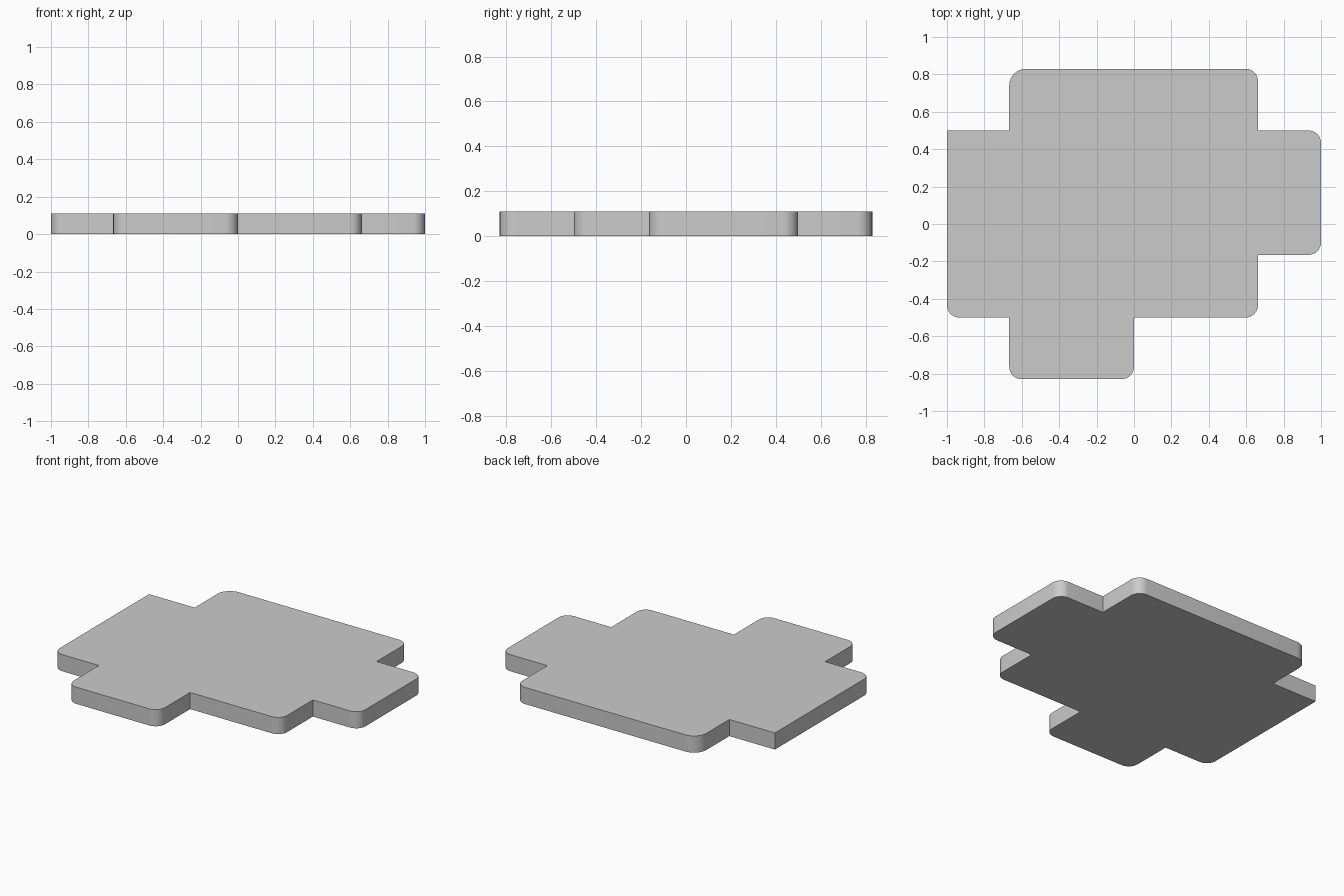
import bpy, bmesh, math
from mathutils import Vector

if "Cube" in bpy.data.objects:
    bpy.data.objects.remove(bpy.data.objects["Cube"])

# Stepped floor outline, counter-clockwise: x, y, corner radius
OUTLINE = [
    (-0.667, -0.83, 0.067), (0, -0.83, 0.067), (0, -0.5, 0),
    (0.663, -0.5, 0.067), (0.663, -0.165, 0), (1, -0.165, 0.067),
    (1, 0.5, 0.067), (0.663, 0.5, 0), (0.663, 0.83, 0.067),
    (-0.667, 0.83, 0.09), (-0.667, 0.5, 0), (-1, 0.5, 0),
    (-1, -0.5, 0.067), (-0.667, -0.5, 0),
]


def rounded(outline, steps=8):
    pts = []
    for i, (x, y, r) in enumerate(outline):
        p = Vector((x, y))
        if r == 0:
            pts.append(p)
            continue
        a = (Vector(outline[i - 1][:2]) - p).normalized() * r
        b = (Vector(outline[(i + 1) % len(outline)][:2]) - p).normalized() * r
        centre = p + a + b
        for k in range(steps + 1):
            t = k / steps * math.pi / 2
            pts.append(centre - b * math.cos(t) - a * math.sin(t))
    return pts


def slab(name, z0, z1):
    bm = bmesh.new()
    face = bm.faces.new([bm.verts.new((p.x, p.y, z0)) for p in rounded(OUTLINE)])
    geom = bmesh.ops.extrude_face_region(bm, geom=[face])["geom"]
    top = [v for v in geom if isinstance(v, bmesh.types.BMVert)]
    bmesh.ops.translate(bm, verts=top, vec=(0, 0, z1 - z0))
    if not any(f.normal.z < -0.9 for f in bm.faces) and face.is_valid:
        face.normal_flip()
    bmesh.ops.recalc_face_normals(bm, faces=bm.faces)
    mesh = bpy.data.meshes.new(name)
    bm.to_mesh(mesh)
    bm.free()
    obj = bpy.data.objects.new(name, mesh)
    bpy.context.collection.objects.link(obj)
    bpy.ops.object.select_all(action='DESELECT')
    obj.select_set(True)
    bpy.context.view_layer.objects.active = obj
    bpy.ops.object.shade_smooth_by_angle(angle=math.radians(30))


# Thick base with a thin surface layer on top; extrusion keeps the bottom closed
slab("floor_base", 0, 0.08)
slab("floor_surface", 0.08, 0.11)
